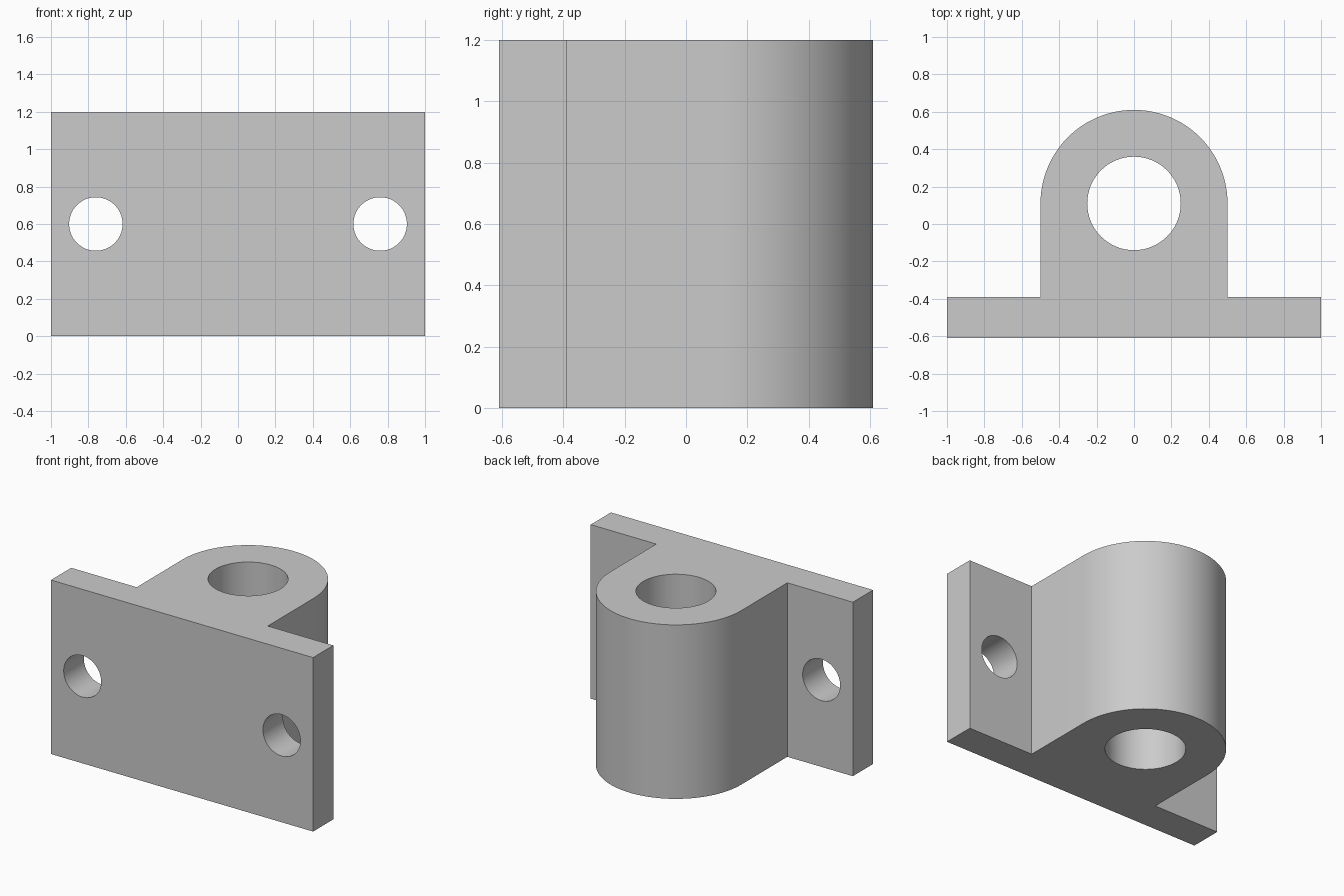
import bpy, bmesh
from math import pi, sin, cos

cube = bpy.data.objects.get("Cube")
if cube:
    bpy.data.objects.remove(cube, do_unlink=True)

HEIGHT = 1.2
FRONT, STEP = -0.61, -0.39      # mounting plate faces
BOSS_Y, BOSS_R, BORE_R = 0.11, 0.5, 0.25
BOLT_X, BOLT_R = 0.76, 0.143

grey = bpy.data.materials.new("plain grey")
grey.use_nodes = True
colour = (0.6, 0.6, 0.6, 1)
grey.diffuse_color = colour
grey.node_tree.nodes["Principled BSDF"].inputs["Base Color"].default_value = colour


def extruded(name, outline, height):
    """Closed outline in the ground plane, raised to a solid."""
    bm = bmesh.new()
    base = bm.faces.new([bm.verts.new((x, y, 0)) for x, y in outline])
    raised = bmesh.ops.extrude_face_region(bm, geom=[base])["geom"]
    top = [v for v in raised if isinstance(v, bmesh.types.BMVert)]
    bmesh.ops.translate(bm, verts=top, vec=(0, 0, height))
    bmesh.ops.recalc_face_normals(bm, faces=bm.faces)
    mesh = bpy.data.meshes.new(name)
    bm.to_mesh(mesh)
    bm.free()
    mesh.materials.append(grey)
    obj = bpy.data.objects.new(name, mesh)
    bpy.context.collection.objects.link(obj)
    return obj


def drill(target, radius, location, rotation=(0, 0, 0)):
    """Cut a round through hole and discard the cutter."""
    bpy.ops.mesh.primitive_cylinder_add(vertices=64, radius=radius, depth=2,
                                        location=location, rotation=rotation)
    cutter = bpy.context.object
    cutter.name = "hole_cutter"
    cutter.hide_render = True
    cutter.data.materials.append(grey)
    cut = target.modifiers.new("hole", 'BOOLEAN')
    cut.operation = 'DIFFERENCE'
    cut.solver = 'EXACT'
    cut.object = cutter
    bpy.context.view_layer.objects.active = target
    bpy.ops.object.modifier_apply(modifier=cut.name)
    bpy.data.objects.remove(cutter, do_unlink=True)


# Flanged block: wide front plate with a round-ended boss behind it
SEGMENTS = 48
arc = [(BOSS_R * cos(pi * i / SEGMENTS), BOSS_Y + BOSS_R * sin(pi * i / SEGMENTS))
       for i in range(SEGMENTS + 1)]
outline = ([(-1, FRONT), (1, FRONT), (1, STEP), (BOSS_R, STEP)]
           + arc + [(-BOSS_R, STEP), (-1, STEP)])
bracket = extruded("mounting_bracket", outline, HEIGHT)

# Upright bore through the boss
drill(bracket, BORE_R, (0, BOSS_Y, HEIGHT / 2))

# Bolt holes through each flange
for side in (-1, 1):
    drill(bracket, BOLT_R, (side * BOLT_X, STEP, HEIGHT / 2), (pi / 2, 0, 0))

# Smooth curved walls, crisp edges
bpy.ops.object.select_all(action='DESELECT')
bracket.select_set(True)
bpy.context.view_layer.objects.active = bracket
bpy.ops.object.shade_smooth_by_angle(angle=pi / 6)
